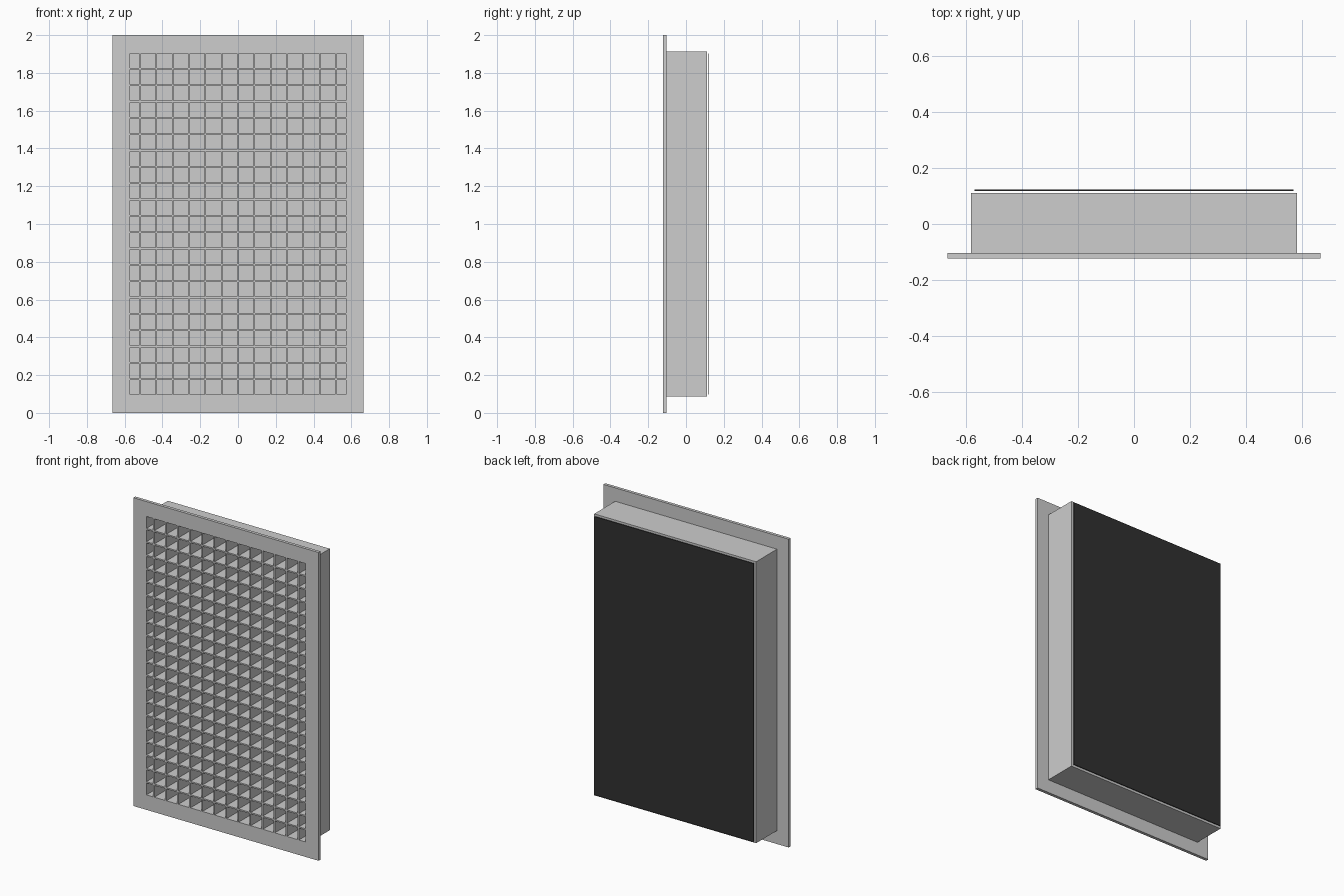
import bpy, bmesh

if "Cube" in bpy.data.objects:
    bpy.data.objects.remove(bpy.data.objects["Cube"])

# Main sizes
FRONT, FLANGE_BACK, FLOOR, NECK_BACK = -0.123, -0.103, 0.106, 0.111
PITCH, BLADE = 0.0865, 0.009


def material(name, v):
    m = bpy.data.materials.new(name)
    m.diffuse_color = (v, v, v, 1)
    m.use_nodes = True
    m.node_tree.nodes["Principled BSDF"].inputs["Base Color"].default_value = m.diffuse_color
    return m


def add_object(name, bm, mat):
    bmesh.ops.remove_doubles(bm, verts=bm.verts, dist=1e-5)
    bmesh.ops.recalc_face_normals(bm, faces=bm.faces)
    me = bpy.data.meshes.new(name)
    bm.to_mesh(me)
    bm.free()
    me.materials.append(mat)
    ob = bpy.data.objects.new(name, me)
    bpy.context.collection.objects.link(ob)
    return ob


def stations(outer, neck, opening, count, centre):
    """Grid lines across one axis: flange edge, neck edge, opening, blades."""
    half = []
    for i in range(count):
        c = (i - (count - 1) / 2) * PITCH
        half += [c - BLADE / 2, c + BLADE / 2]
    return [centre + v for v in [-outer, -neck, -opening] + half + [opening, neck, outer]]


xs = stations(0.665, 0.581, 0.571, 13, 0)
zs = stations(1.0, 0.913, 0.903, 20, 1)
nx, nz = len(xs) - 1, len(zs) - 1


def span(i, j):
    """Front and back depth of the solid at a grid patch."""
    if not (0 <= i < nx and 0 <= j < nz):
        return FRONT, FRONT
    if i in (0, nx - 1) or j in (0, nz - 1):
        return FRONT, FLANGE_BACK
    if i in (1, nx - 2) or j in (1, nz - 2) or i % 2 or j % 2:
        return FRONT, NECK_BACK
    return FLOOR, NECK_BACK


# Grille: flange, neck, egg-crate blades and closed back as one clean solid
bm = bmesh.new()


def quad(*pts):
    bm.faces.new([bm.verts.new(p) for p in pts])


for i in range(nx + 1):
    for j in range(nz + 1):
        here = span(i, j)
        if i < nx and j < nz:
            x0, x1, z0, z1 = xs[i], xs[i + 1], zs[j], zs[j + 1]
            for y in here:
                quad((x0, y, z0), (x1, y, z0), (x1, y, z1), (x0, y, z1))
        # walls wherever neighbouring depths differ
        for d, e in zip(here, span(i - 1, j)):
            if e != d and j < nz:
                x, z0, z1 = xs[i], zs[j], zs[j + 1]
                quad((x, d, z0), (x, e, z0), (x, e, z1), (x, d, z1))
        for d, e in zip(here, span(i, j - 1)):
            if e != d and i < nx:
                z, x0, x1 = zs[j], xs[i], xs[i + 1]
                quad((x0, d, z), (x0, e, z), (x1, e, z), (x1, d, z))
add_object("grille", bm, material("grey metal", 0.61))

# Dark panel just behind the neck
bm = bmesh.new()
bmesh.ops.create_cube(bm, size=1)
for v in bm.verts:
    v.co = (v.co.x * 1.138, 0.1205 + v.co.y * 0.005, 1 + v.co.z * 1.806)
add_object("back_panel", bm, material("black backing", 0.03))
